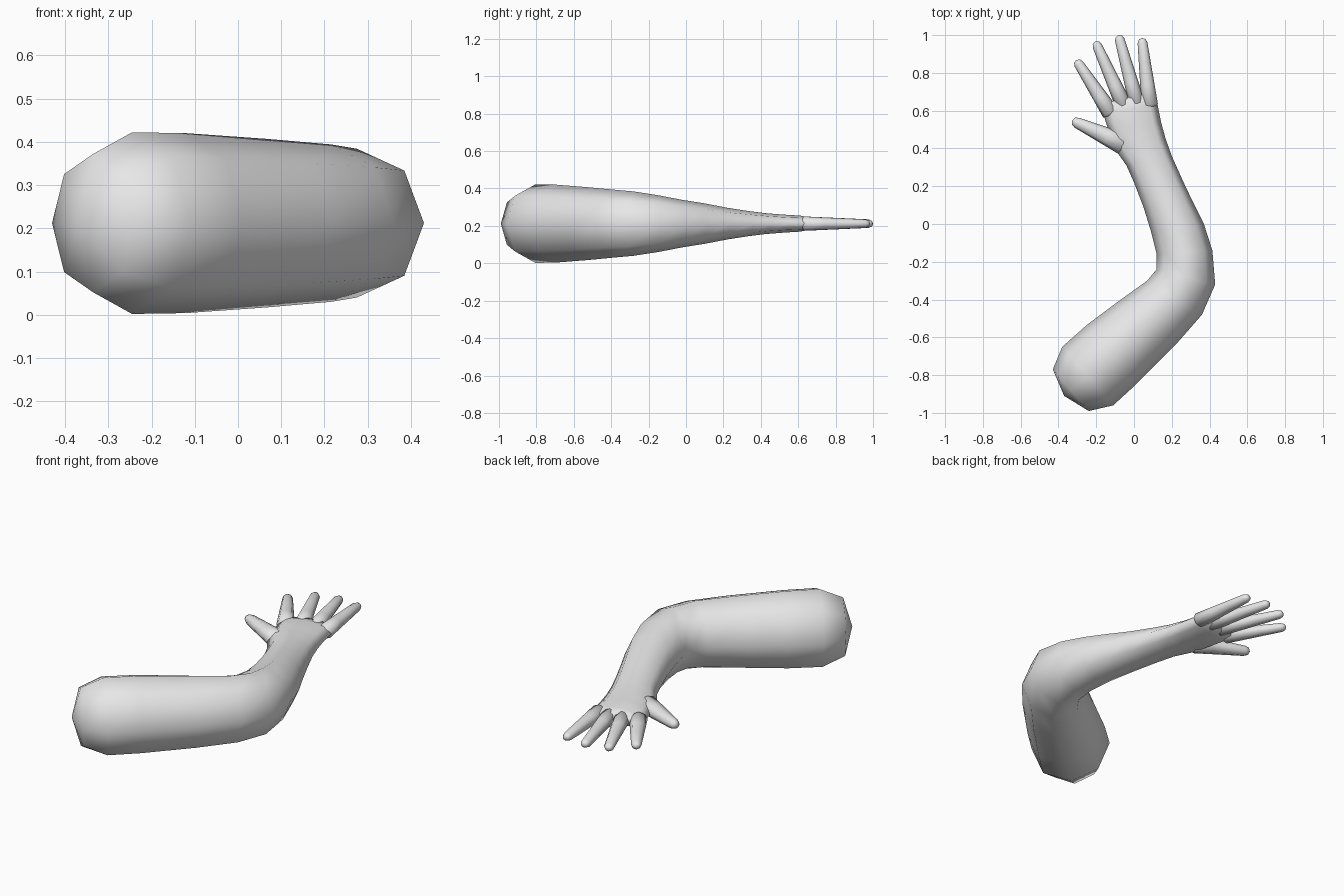
import bpy, bmesh, math
from mathutils import Vector

if "Cube" in bpy.data.objects:
    bpy.data.objects.remove(bpy.data.objects["Cube"])

MID = 0.212   # height of the limb's centre line
SIDES = 8

skin = bpy.data.materials.new("plain grey")
skin.diffuse_color = (0.8, 0.8, 0.8, 1)
skin.use_nodes = True
skin.node_tree.nodes["Principled BSDF"].inputs["Base Color"].default_value = skin.diffuse_color


def loft(name, rings, start, end):
    """Skin elliptical rings (inner point, outer point, half height), closed by two poles."""
    bm = bmesh.new()
    loops = []
    for (ax, ay, bx, by, h) in rings:
        c = Vector(((ax + bx) / 2, (ay + by) / 2, MID))
        side = Vector((bx - ax, by - ay, 0)) / 2
        loops.append([bm.verts.new(c + side * math.cos(a) + Vector((0, 0, h * math.sin(a))))
                      for a in (2 * math.pi * i / SIDES for i in range(SIDES))])
    for lo, hi in zip(loops, loops[1:]):
        for i in range(SIDES):
            j = (i + 1) % SIDES
            bm.faces.new((lo[i], lo[j], hi[j], hi[i]))
    for loop, tip in ((loops[0], start), (loops[-1], end)):
        pole = bm.verts.new((tip[0], tip[1], MID))
        for i in range(SIDES):
            bm.faces.new((loop[i], loop[(i + 1) % SIDES], pole))
    bmesh.ops.recalc_face_normals(bm, faces=bm.faces)
    for f in bm.faces:
        f.smooth = True
    me = bpy.data.meshes.new(name)
    bm.to_mesh(me)
    bm.free()
    me.materials.append(skin)
    ob = bpy.data.objects.new(name, me)
    bpy.context.collection.objects.link(ob)
    return ob


# Arm from the shoulder end, round the elbow, to the palm
loft("arm", [
    (-0.43, -0.77, -0.24, -0.99, 0.16),
    (-0.38, -0.65, -0.11, -0.96, 0.21),
    (-0.25, -0.535, 0.01, -0.85, 0.208),
    (-0.09, -0.415, 0.22, -0.64, 0.195),
    (0.07, -0.30, 0.36, -0.48, 0.182),
    (0.12, -0.24, 0.43, -0.32, 0.172),
    (0.12, -0.16, 0.415, -0.14, 0.152),
    (0.09, -0.04, 0.37, 0.00, 0.127),
    (0.05, 0.09, 0.315, 0.11, 0.108),
    (0.00, 0.22, 0.258, 0.23, 0.084),
    (-0.04, 0.31, 0.20, 0.36, 0.067),
    (-0.10, 0.395, 0.168, 0.45, 0.056),
    (-0.14, 0.51, 0.143, 0.54, 0.048),
    (-0.165, 0.59, 0.125, 0.63, 0.043),
    (-0.155, 0.635, 0.105, 0.69, 0.032),
], (-0.37, -0.91), (-0.03, 0.68))


def digit(name, base, tip, r0, r1, h0, h1):
    """Tapered finger with a rounded tip; its root sinks into the palm."""
    b, t = Vector(base), Vector(tip)
    d = (t - b).normalized()
    n = Vector((d.y, -d.x))
    body = t - d * r1
    stations = [(b.lerp(body, k), r0 + (r1 - r0) * k, h0 + (h1 - h0) * k)
                for k in (0, 0.33, 0.67, 1)]
    stations.append((t - d * r1 * 0.3, r1 * 0.7, h1 * 0.7))
    rings = [(*(p - n * r), *(p + n * r), h) for p, r, h in stations]
    loft(name, rings, b - d * r0 * 0.6, t)


digit("thumb", (-0.06, 0.425), (-0.328, 0.548), 0.058, 0.029, 0.045, 0.027)
digit("index_finger", (-0.125, 0.59), (-0.306, 0.868), 0.046, 0.026, 0.038, 0.023)
digit("middle_finger", (-0.055, 0.63), (-0.205, 0.966), 0.044, 0.026, 0.038, 0.023)
digit("ring_finger", (0.015, 0.64), (-0.082, 1.0), 0.043, 0.026, 0.038, 0.023)
digit("little_finger", (0.083, 0.63), (0.042, 0.985), 0.044, 0.026, 0.038, 0.023)
